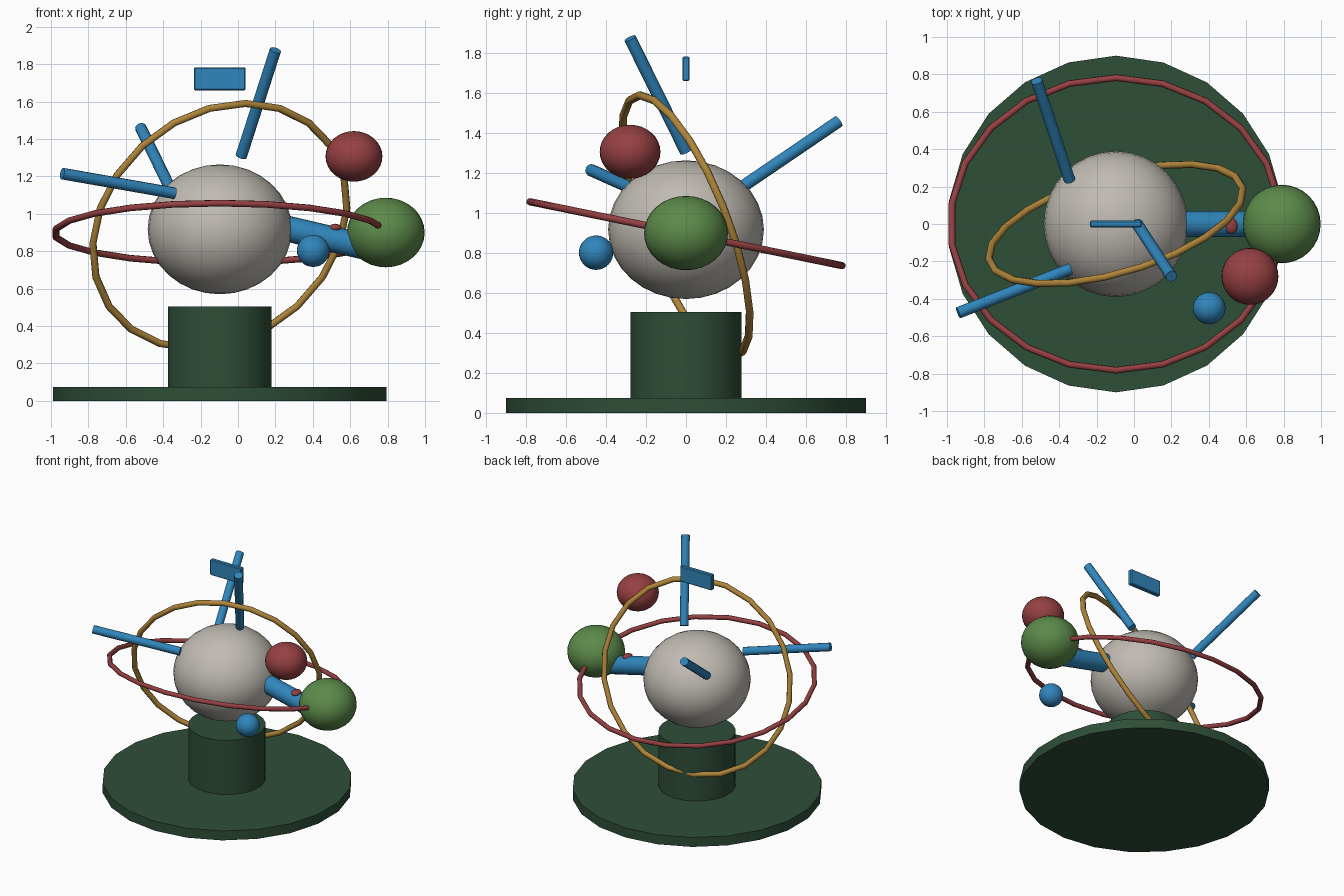
import bpy, bmesh, math
from mathutils import Vector

if "Cube" in bpy.data.objects:
    bpy.data.objects.remove(bpy.data.objects["Cube"])

CX = -0.097   # axis of the stand
SIDES = 22


def material(name, rgb):
    m = bpy.data.materials.new(name)
    lin = [((c / 255 + 0.055) / 1.055) ** 2.4 for c in rgb]
    m.diffuse_color = (*lin, 1)
    m.use_nodes = True
    m.node_tree.nodes["Principled BSDF"].inputs["Base Color"].default_value = m.diffuse_color
    return m


DARK_GREEN = material("dark green", (46, 78, 56))
STONE = material("warm grey", (192, 187, 179))
RED = material("dull red", (150, 64, 66))
LEAF = material("leaf green", (92, 138, 74))
BLUE = material("blue", (48, 134, 188))
GOLD = material("gold", (176, 134, 58))


def finish(name, bm, mat, angle=40):
    bmesh.ops.recalc_face_normals(bm, faces=bm.faces)
    me = bpy.data.meshes.new(name)
    bm.to_mesh(me)
    bm.free()
    me.materials.append(mat)
    ob = bpy.data.objects.new(name, me)
    bpy.context.collection.objects.link(ob)
    bpy.ops.object.select_all(action='DESELECT')
    ob.select_set(True)
    bpy.context.view_layer.objects.active = ob
    bpy.ops.object.shade_smooth_by_angle(angle=math.radians(angle))
    return ob


def rod(name, a, b, r, mat, sides=SIDES):
    a, b = Vector(a), Vector(b)
    bm = bmesh.new()
    bmesh.ops.create_cone(bm, cap_ends=True, segments=sides, radius1=r, radius2=r, depth=(b - a).length)
    if (b - a).normalized().z < 0.999:
        bmesh.ops.transform(bm, matrix=(b - a).to_track_quat('Z', 'Y').to_matrix().to_4x4(), verts=bm.verts)
    bmesh.ops.translate(bm, vec=(a + b) / 2, verts=bm.verts)
    return finish(name, bm, mat)


def ball(name, loc, size, mat):
    bm = bmesh.new()
    bmesh.ops.create_uvsphere(bm, u_segments=32, v_segments=16, radius=1)
    bmesh.ops.scale(bm, vec=size, verts=bm.verts)
    bmesh.ops.translate(bm, vec=loc, verts=bm.verts)
    return finish(name, bm, mat)


def hoop(name, centre, u, v, r, mat, tube=8):
    """Round tube along the ellipse centre + u cos t + v sin t."""
    c, u, v = Vector(centre), Vector(u), Vector(v)
    n = u.cross(v).normalized()
    bm = bmesh.new()
    loops = []
    for i in range(SIDES):
        t = 2 * math.pi * i / SIDES
        p = c + u * math.cos(t) + v * math.sin(t)
        out = (v * math.cos(t) - u * math.sin(t)).normalized().cross(n)
        loops.append([bm.verts.new(p + r * (out * math.cos(s) + n * math.sin(s)))
                      for s in (2 * math.pi * k / tube for k in range(tube))])
    for i in range(SIDES):
        a, b = loops[i], loops[(i + 1) % SIDES]
        for k in range(tube):
            m = (k + 1) % tube
            bm.faces.new((a[k], a[m], b[m], b[k]))
    return finish(name, bm, mat, 50)


# Stand
rod("base_disc", (CX, 0, 0), (CX, 0, 0.075), 0.9, DARK_GREEN)
rod("pedestal", (CX, 0, 0.07), (CX, 0, 0.505), 0.279, DARK_GREEN)

# Central globe and the balls around it
ball("globe", (CX, 0, 0.917), (0.386, 0.39, 0.347), STONE)
ball("green_ball", (0.79, 0, 0.9), (0.208, 0.21, 0.186), LEAF)
ball("red_ball", (0.62, -0.28, 1.307), (0.152, 0.152, 0.135), RED)
ball("blue_ball", (0.402, -0.45, 0.802), (0.087, 0.086, 0.086), BLUE)

# Tilted orbit hoops
hoop("red_hoop", (CX, 0, 0.897), (0, -0.782, 0.16), (0.885, 0, 0), 0.018, RED)
hoop("gold_hoop", (CX, 0, 0.935), (0.137, -0.23, 0.655), (0.666, 0.2225, 0), 0.02, GOLD)

# Arm to the green ball, with its small stud
rod("arm", (0.15, 0, 0.947), (0.72, 0, 0.814), 0.069, BLUE)
ball("arm_stud", (0.52, -0.01, 0.925), (0.033, 0.042, 0.022), RED)

# Loose rods pointing outward
rod("left_rod", (-0.94, -0.475, 1.215), (-0.34, -0.24, 1.11), 0.031, BLUE, 12)
rod("back_rod", (-0.52, 0.765, 1.46), (-0.345, 0.235, 1.10), 0.031, BLUE, 12)
rod("upper_rod", (0.2, -0.28, 1.875), (0.017, 0.0, 1.308), 0.031, BLUE, 12)

# Small floating plate
bm = bmesh.new()
bmesh.ops.create_cube(bm, size=1)
bmesh.ops.scale(bm, vec=(0.277, 0.035, 0.123), verts=bm.verts)
bmesh.ops.bevel(bm, geom=bm.edges[:], offset=0.006, segments=1, affect='EDGES')
bmesh.ops.translate(bm, vec=(-0.098, 0, 1.722), verts=bm.verts)
finish("plate", bm, BLUE, 30)
